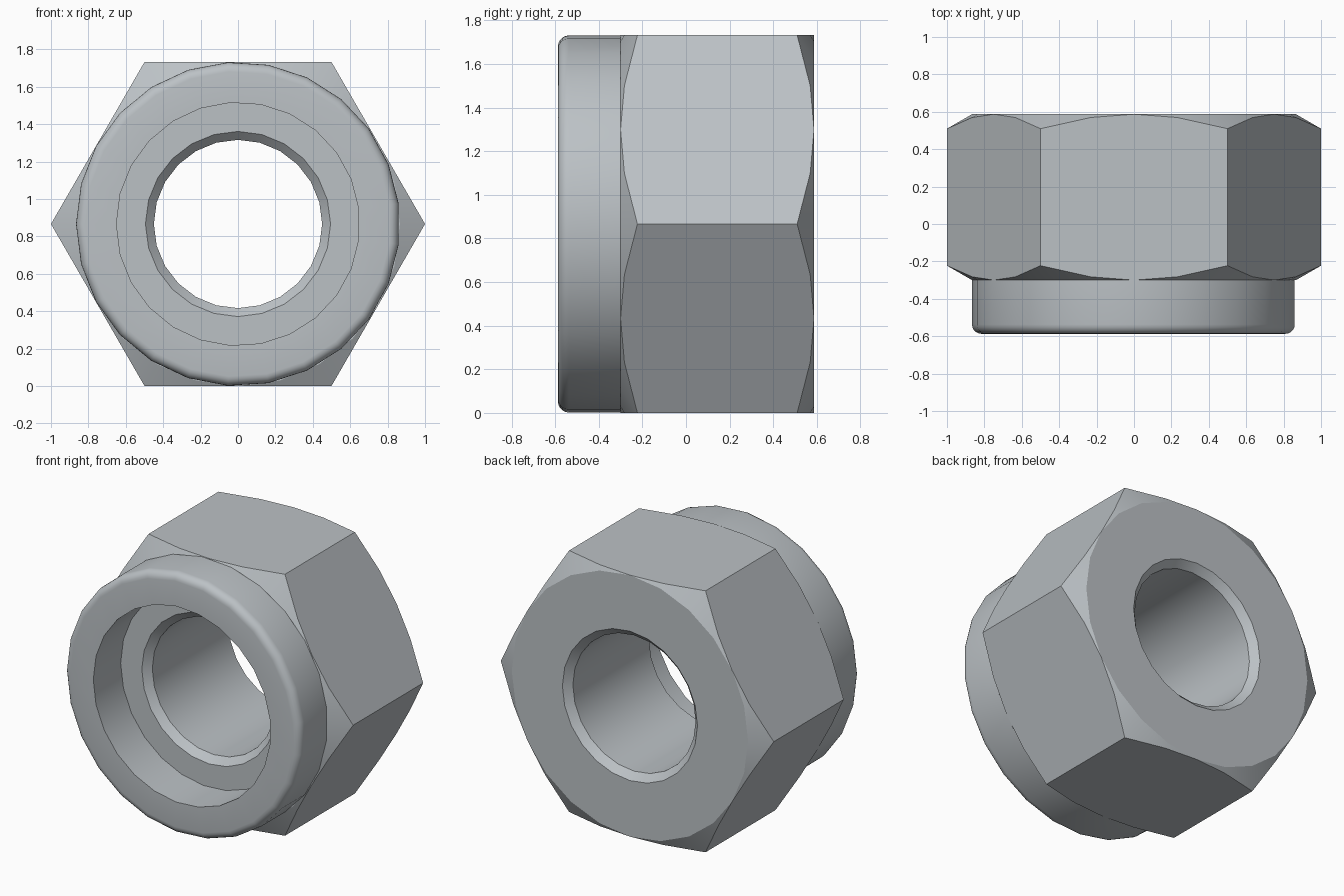
import bpy, bmesh
from math import sin, cos, pi, radians, tan

if "Cube" in bpy.data.objects:
    bpy.data.objects.remove(bpy.data.objects["Cube"])

APOTHEM = cos(radians(30))      # hexagon circumradius is 1
FRONT, SHOULDER, BACK = -0.587, -0.30, 0.587
BORE, BORE_RIM, POCKET = 0.45, 0.495, 0.65
SLOPE = tan(radians(30))

steel = bpy.data.materials.new("grey steel")
steel.diffuse_color = (0.50, 0.535, 0.56, 1)
steel.use_nodes = True
steel.node_tree.nodes["Principled BSDF"].inputs["Base Color"].default_value = steel.diffuse_color


def ring_solid(name, segments, profile, start=0.0):
    """Closed loop of (radius, y) points swept round the y axis; profile(i) may vary with the step."""
    bm = bmesh.new()
    rings = []
    for i in range(segments):
        a = start + 2 * pi * i / segments
        rings.append([bm.verts.new((r * cos(a), y, APOTHEM + r * sin(a)))
                      for r, y in profile(i)])
    n = len(rings[0])
    for i in range(segments):
        p, q = rings[i], rings[(i + 1) % segments]
        for j in range(n):
            k = (j + 1) % n
            bm.faces.new((p[j], p[k], q[k], q[j]))
    bmesh.ops.remove_doubles(bm, verts=bm.verts, dist=1e-5)
    bmesh.ops.recalc_face_normals(bm, faces=bm.faces)
    mesh = bpy.data.meshes.new(name)
    bm.to_mesh(mesh)
    bm.free()
    mesh.materials.append(steel)
    obj = bpy.data.objects.new(name, mesh)
    bpy.context.collection.objects.link(obj)
    bpy.ops.object.select_all(action='DESELECT')
    obj.select_set(True)
    bpy.context.view_layer.objects.active = obj
    bpy.ops.object.shade_smooth_by_angle(angle=radians(25))
    return obj


# Hexagonal body: conical corner chamfers at both ends, chamfered bore
def hex_profile(i):
    r = APOTHEM / cos(radians((i % 4) * 15 - 30))
    drop = (r - APOTHEM) * SLOPE
    c = BORE_RIM - BORE
    return [(BORE_RIM, SHOULDER), (APOTHEM, SHOULDER), (r, SHOULDER + drop),
            (r, BACK - drop), (APOTHEM, BACK), (BORE_RIM, BACK),
            (BORE, BACK - c), (BORE, SHOULDER + c)]


ring_solid("hex_body", 24, hex_profile)


# Round collar: rounded outer front edge, open pocket inside
def collar_profile(i):
    f = 0.05
    edge = [(APOTHEM - f + f * cos(t * pi / 10), FRONT + f - f * sin(t * pi / 10))
            for t in range(6)]
    return [(APOTHEM, SHOULDER)] + edge + [(POCKET, FRONT), (POCKET, SHOULDER)]


ring_solid("collar", 25, collar_profile, start=pi)
